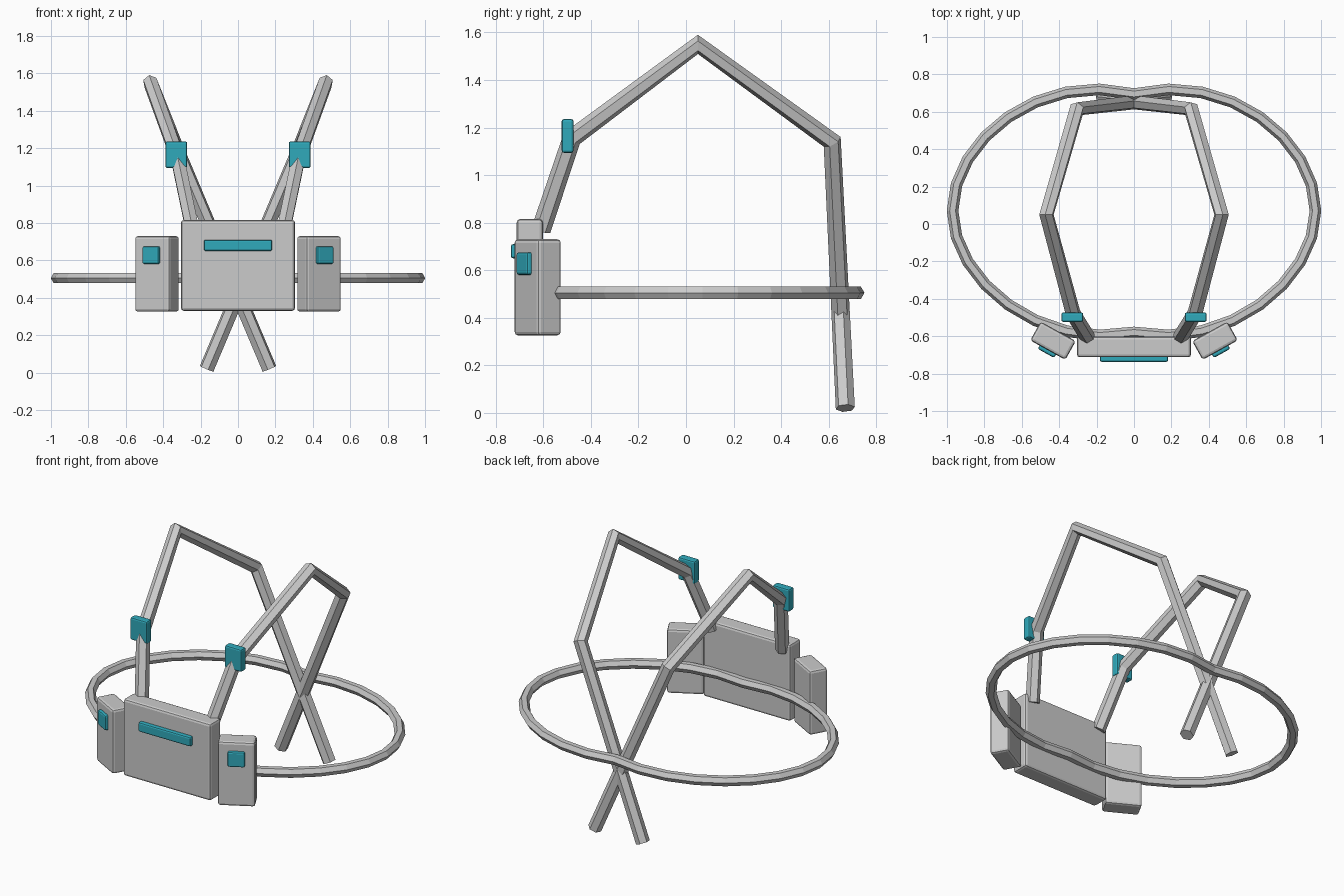
import bpy
import math
from mathutils import Matrix, Vector

if "Cube" in bpy.data.objects:
    bpy.data.objects.remove(bpy.data.objects["Cube"], do_unlink=True)


def material(name, color):
    m = bpy.data.materials.new(name)
    m.use_nodes = True
    m.diffuse_color = (*color, 1)
    m.node_tree.nodes["Principled BSDF"].inputs["Base Color"].default_value = (*color, 1)
    return m


GREY = material("light grey", (0.6, 0.6, 0.6))
TEAL = material("teal", (0.03, 0.4, 0.5))


def box(name, size, loc, mat, turn=0, bevel=0.015):
    bpy.ops.mesh.primitive_cube_add(size=1, location=loc, rotation=(0, 0, turn))
    ob = bpy.context.object
    ob.name = name
    ob.scale = size
    bpy.ops.object.transform_apply(location=False, rotation=False, scale=True)
    ob.data.materials.append(mat)
    mod = ob.modifiers.new("soft edges", "BEVEL")
    mod.width = bevel
    mod.segments = 2
    return ob


def tube(name, curve, radius):
    """Give a curve a six-sided section and turn it into a faceted mesh."""
    curve.dimensions = "3D"
    curve.bevel_depth = radius
    curve.bevel_resolution = 1
    curve.use_fill_caps = True
    temp = bpy.data.objects.new("temp", curve)
    bpy.context.collection.objects.link(temp)
    graph = bpy.context.evaluated_depsgraph_get()
    mesh = bpy.data.meshes.new_from_object(temp.evaluated_get(graph))
    bpy.data.objects.remove(temp, do_unlink=True)
    mesh.materials.clear()
    mesh.materials.append(GREY)
    mesh.shade_flat()
    ob = bpy.data.objects.new(name, mesh)
    bpy.context.collection.objects.link(ob)
    return ob


# Waist belt: closed loop, slightly pinched at front and back
belt = bpy.data.curves.new("belt", "CURVE")
belt.resolution_u = 8
spline = belt.splines.new("BEZIER")
spline.bezier_points.add(3)
spline.use_cyclic_u = True
Z = 0.505
knots = [  # point, handle before, handle after
    ((0, 0.695), (-0.5, 0.82), (0.5, 0.82)),
    ((0.97, 0.07), (0.97, 0.45), (0.97, -0.3)),
    ((0, -0.58), (0.5, -0.68), (-0.5, -0.68)),
    ((-0.97, 0.07), (-0.97, -0.3), (-0.97, 0.45)),
]
for p, (co, before, after) in zip(spline.bezier_points, knots):
    p.handle_left_type = p.handle_right_type = "FREE"
    p.co, p.handle_left, p.handle_right = (*co, Z), (*before, Z), (*after, Z)
tube("waist_belt", belt, 0.031)

# Front panel and its long light bar
box("front_panel", (0.61, 0.11, 0.485), (0, -0.657, 0.573), GREY)
box("panel_bar", (0.365, 0.04, 0.06), (0, -0.717, 0.68), TEAL, bevel=0.01)

for side, s in (("left", 1), ("right", -1)):
    # Shoulder strap, crossing to the other side at the back
    path = [(0.245, -0.61, 0.77), (0.325, -0.48, 1.155), (0.468, 0.05, 1.55),
            (0.305, 0.615, 1.14), (-0.168, 0.67, 0.02)]
    strap = bpy.data.curves.new("strap", "CURVE")
    line = strap.splines.new("POLY")
    line.points.add(len(path) - 1)
    for p, (x, y, z) in zip(line.points, path):
        p.co = (s * x, y, z, 1)
    tube(side + "_shoulder_strap", strap, 0.041)

    # Strap clip
    box(side + "_strap_clip", (0.117, 0.05, 0.142), (s * 0.33, -0.498, 1.165), TEAL, bevel=0.01)

    # Angled side pouch with a small button on its front
    turn = s * math.radians(29)
    center = Vector((s * 0.433, -0.624, 0.528))
    box(side + "_pouch", (0.215, 0.115, 0.405), center, GREY, turn)
    offset = Matrix.Rotation(turn, 3, "Z") @ Vector((0, -0.06, 0.1))
    box(side + "_pouch_button", (0.1, 0.035, 0.095), center + offset, TEAL, turn, 0.01)
